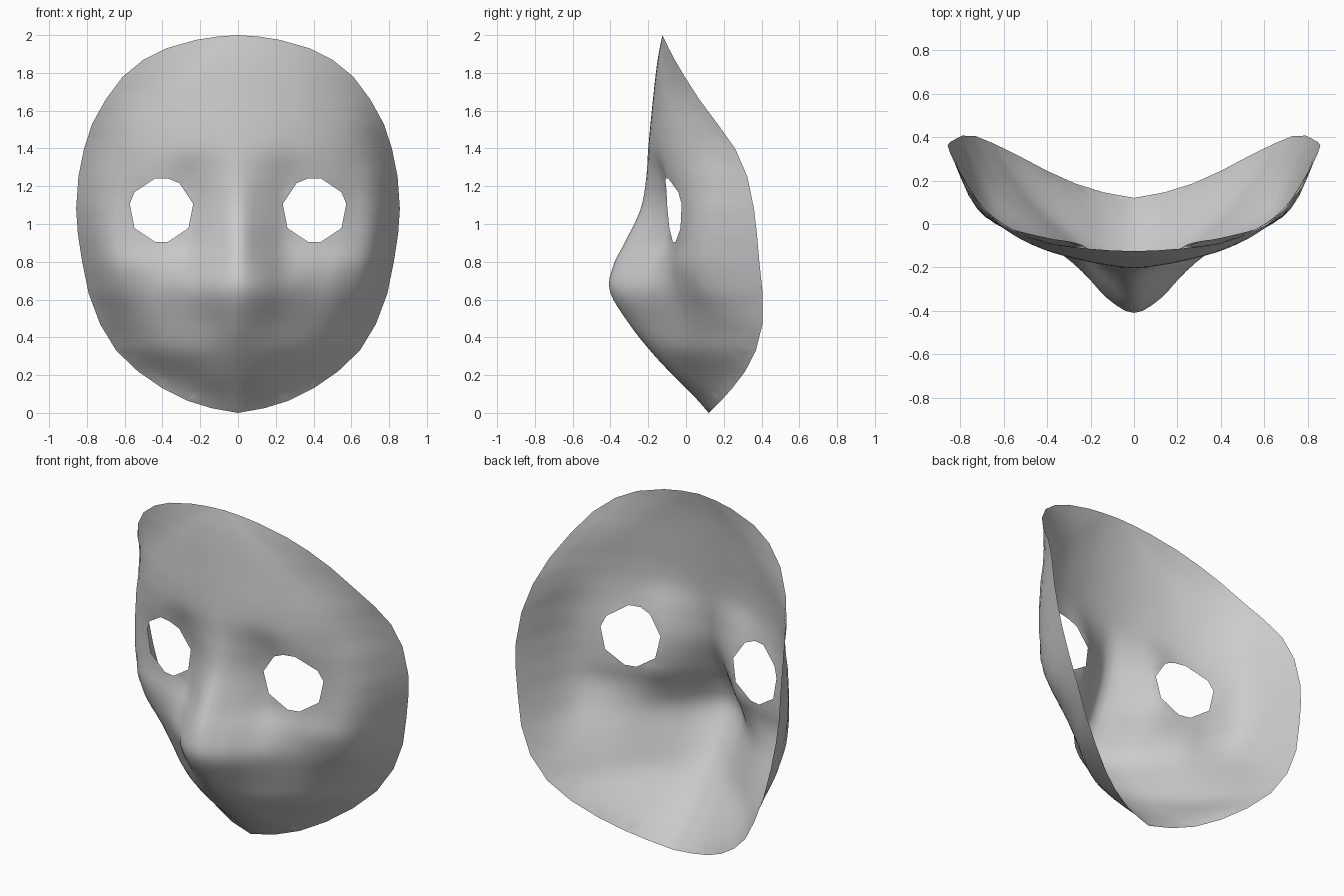
import bpy, math
from mathutils import Vector
from mathutils.geometry import delaunay_2d_cdt

if "Cube" in bpy.data.objects:
    bpy.data.objects.remove(bpy.data.objects["Cube"])

# half outline seen from the front: (z, half width)
OUTLINE = [(0, 0), (.025, .14), (.065, .27), (.13, .40), (.22, .53), (.33, .645),
           (.47, .73), (.63, .79), (.8, .825), (.95, .848), (1.08, .857), (1.25, .845),
           (1.4, .815), (1.53, .772), (1.66, .70), (1.78, .61), (1.87, .50),
           (1.93, .38), (1.975, .22), (1.992, .11), (2, 0)]

# depth cross-sections: y from the centre line (t=0) to the rim (t=1)
T = [0, .15, .3, .5, .7, .86, 1]
SECTIONS = {
    0.00: [.12] * 7,
    0.08: [.05, .06, .08, .11, .145, .175, .20],
    0.20: [-.07, -.055, -.02, .06, .15, .23, .30],
    0.33: [-.19, -.165, -.115, -.02, .10, .23, .37],
    0.47: [-.30, -.25, -.165, -.05, .07, .21, .405],
    0.65: [-.405, -.345, -.22, -.09, .00, .12, .405],
    0.78: [-.385, -.30, -.17, -.085, -.03, .08, .39],
    0.90: [-.325, -.225, -.105, -.06, -.015, .08, .38],
    1.08: [-.24, -.17, -.09, -.065, -.01, .09, .36],
    1.25: [-.21, -.175, -.125, -.10, -.025, .09, .325],
    1.40: [-.20, -.19, -.165, -.12, -.04, .08, .26],
    1.66: [-.175, -.17, -.155, -.12, -.06, 0, .07],
    1.87: [-.15, -.148, -.14, -.12, -.10, -.08, -.06],
    2.00: [-.125] * 7,
}
EYE, EYE_R = Vector((.405, 1.073)), .17


def hermite(xs, ys, x, flat_start=False):
    """Smooth interpolation through the given points."""
    n = len(xs)
    i = 0
    while i < n - 2 and x > xs[i + 1]:
        i += 1

    def slope(k):
        if k == 0 and flat_start:
            return 0
        a, b = max(k - 1, 0), min(k + 1, n - 1)
        return (ys[b] - ys[a]) / (xs[b] - xs[a])
    h = xs[i + 1] - xs[i]
    s = min(max((x - xs[i]) / h, 0), 1)
    return ((2*s**3 - 3*s*s + 1) * ys[i] + (s**3 - 2*s*s + s) * h * slope(i)
            + (3*s*s - 2*s**3) * ys[i + 1] + (s**3 - s*s) * h * slope(i + 1))


def half_width(z):
    for (z0, w0), (z1, w1) in zip(OUTLINE, OUTLINE[1:]):
        if z <= z1:
            return w0 + (w1 - w0) * (z - z0) / (z1 - z0)
    return 0


def depth(x, z):
    w = half_width(z)
    t = min(x / w, 1) if w > 1e-5 else 0
    zs = list(SECTIONS)
    return hermite(zs, [hermite(T, SECTIONS[k], t, True) for k in zs], z)


# flat layout of the right half: rim, centre line, eye ring, inner points
STEP = .04
pts = [Vector((w, z)) for z, w in OUTLINE]
pts += [Vector((0, 2 - STEP * i)) for i in range(1, 50)]
rim_n = len(pts)
edges = [(i, (i + 1) % rim_n) for i in range(rim_n)]
EYE_N = 16
for ring in (EYE_R, EYE_R + .03):
    for i in range(EYE_N):
        a = 2 * math.pi * (i + .5) / EYE_N
        pts.append(EYE + ring / math.cos(math.pi / EYE_N) ** .5 * Vector((math.cos(a), math.sin(a))))
edges += [(rim_n + i, rim_n + (i + 1) % EYE_N) for i in range(EYE_N)]
for r in range(1, 50):
    z = STEP * r
    for c in range(1, 22):
        p = Vector((STEP * c, z))
        near_rim = min((p - Vector((w, zz))).length for zz, w in OUTLINE) < .03
        if p.x < half_width(z) - .025 and not near_rim and (p - EYE).length > EYE_R + .05:
            pts.append(p)

flat, _, tris, *_ = delaunay_2d_cdt(pts, edges, [], 0, 1e-5)

# keep triangles inside the rim and outside the eye, facing forward
faces = []
for f in tris:
    a, b, c = (flat[i] for i in f)
    m = (a + b + c) / 3
    if (m - EYE).length < EYE_R * .93 or m.x > half_width(m.y) + 1e-4:
        continue
    area = (b - a).cross(c - a)
    if abs(area) > 1e-8:
        faces.append(tuple(f) if area > 0 else tuple(reversed(f)))

# mask shell
mesh = bpy.data.meshes.new("face_mask")
mesh.from_pydata([(p.x, depth(p.x, p.y), p.y) for p in flat], [], faces)
mask = bpy.data.objects.new("face_mask", mesh)
bpy.context.collection.objects.link(mask)
for poly in mesh.polygons:
    poly.use_smooth = True

# other half
mirror = mask.modifiers.new("mirror", 'MIRROR')
mirror.use_clip = True
mirror.merge_threshold = .001
